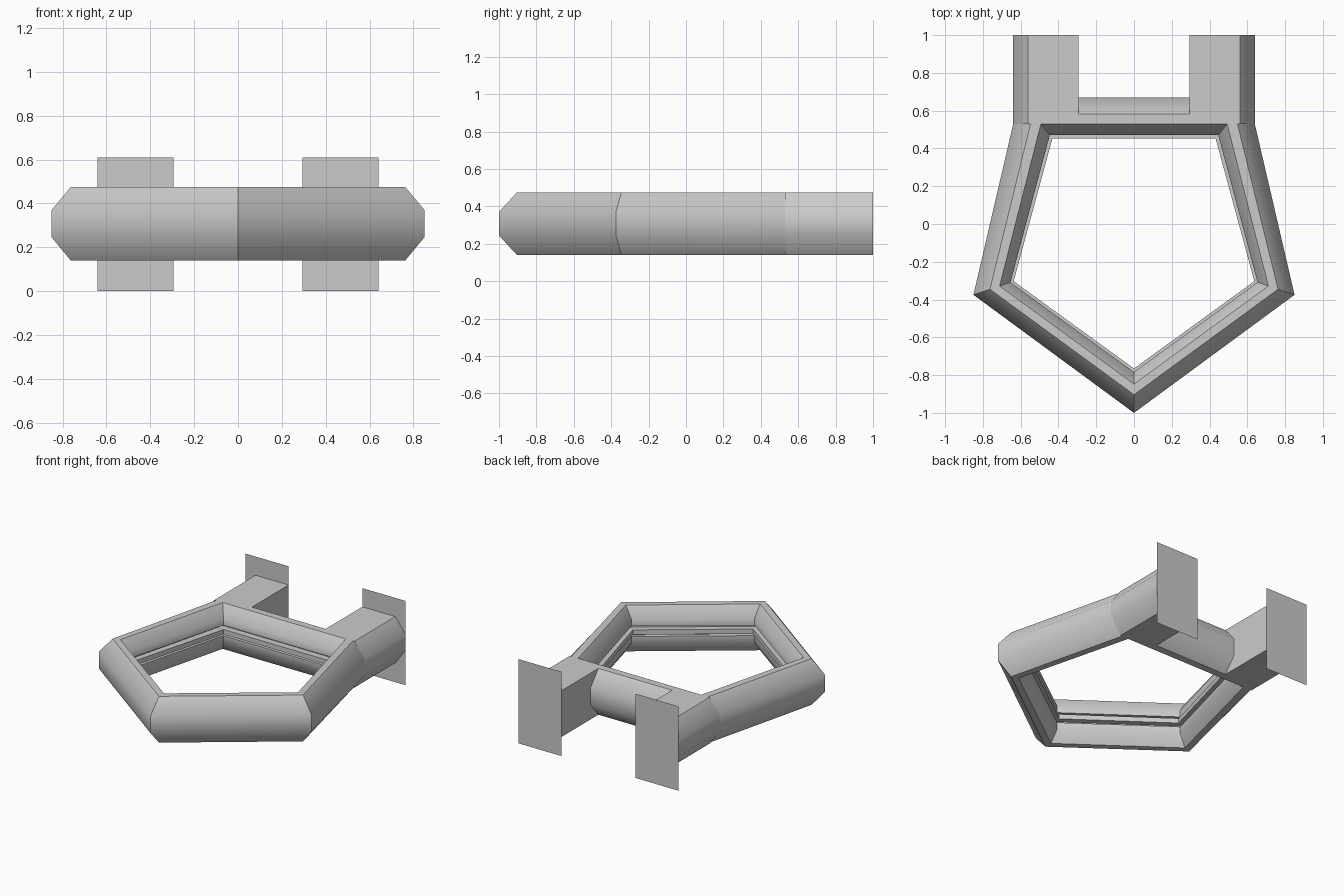
import bpy, bmesh

if "Cube" in bpy.data.objects:
    bpy.data.objects.remove(bpy.data.objects["Cube"])

def make(name, verts, faces, angle=None):
    me = bpy.data.meshes.new(name)
    me.from_pydata(verts, [], faces)
    bm = bmesh.new()
    bm.from_mesh(me)
    bmesh.ops.recalc_face_normals(bm, faces=bm.faces)
    bm.to_mesh(me)
    bm.free()
    ob = bpy.data.objects.new(name, me)
    bpy.context.collection.objects.link(ob)
    if angle:
        bpy.ops.object.select_all(action='DESELECT')
        ob.select_set(True)
        bpy.context.view_layer.objects.active = ob
        bpy.ops.object.shade_smooth_by_angle(angle=angle)
    return ob

BOTTOM, TOP = 0.14, 0.475
LOW, HIGH = 0.25, 0.37

# Pentagon frame: cross-section given as (fraction from outer to inner, z)
upper = [(0, HIGH), (0.41, TOP), (0.65, TOP), (0.92, 0.395),
         (0.92, 0.345), (0.78, 0.345), (0.78, 0.325), (1.0, 0.325)]
mid = (BOTTOM + TOP) / 2
profile = upper + [(f, 2 * mid - z) for f, z in reversed(upper)]
outer = [(0, -1), (0.85, -0.375), (0.607, 0.67), (-0.607, 0.67), (-0.85, -0.375)]
inner = [(0, -0.765), (0.637, -0.303), (0.432, 0.453), (-0.432, 0.453), (-0.637, -0.303)]
n = len(profile)
verts = [(o[0] + (i[0] - o[0]) * f, o[1] + (i[1] - o[1]) * f, z)
         for o, i in zip(outer, inner) for f, z in profile]
faces = [(s * n + k, s * n + (k + 1) % n, (s + 1) % 5 * n + (k + 1) % n, (s + 1) % 5 * n + k)
         for s in range(5) for k in range(n)]
make("pentagon_frame", verts, faces, 0.8)

# Rear arms, chamfered outside and flat inside, each with a thin end plate
for side, label in ((1, "right"), (-1, "left")):
    section = [(0.295, BOTTOM), (0.56, BOTTOM), (0.64, LOW),
               (0.64, HIGH), (0.56, TOP), (0.295, TOP)]
    m = len(section)
    verts = [(side * x, y, z) for y in (0.53, 1.0) for x, z in section]
    faces = [(k, (k + 1) % m, m + (k + 1) % m, m + k) for k in range(m)]
    make(label + "_arm", verts, faces, 0.8)
    a, b = side * 0.295, side * 0.64
    make(label + "_end_plate",
         [(a, 1, 0), (b, 1, 0), (b, 1, 0.61), (a, 1, 0.61)], [(0, 1, 2, 3)])
